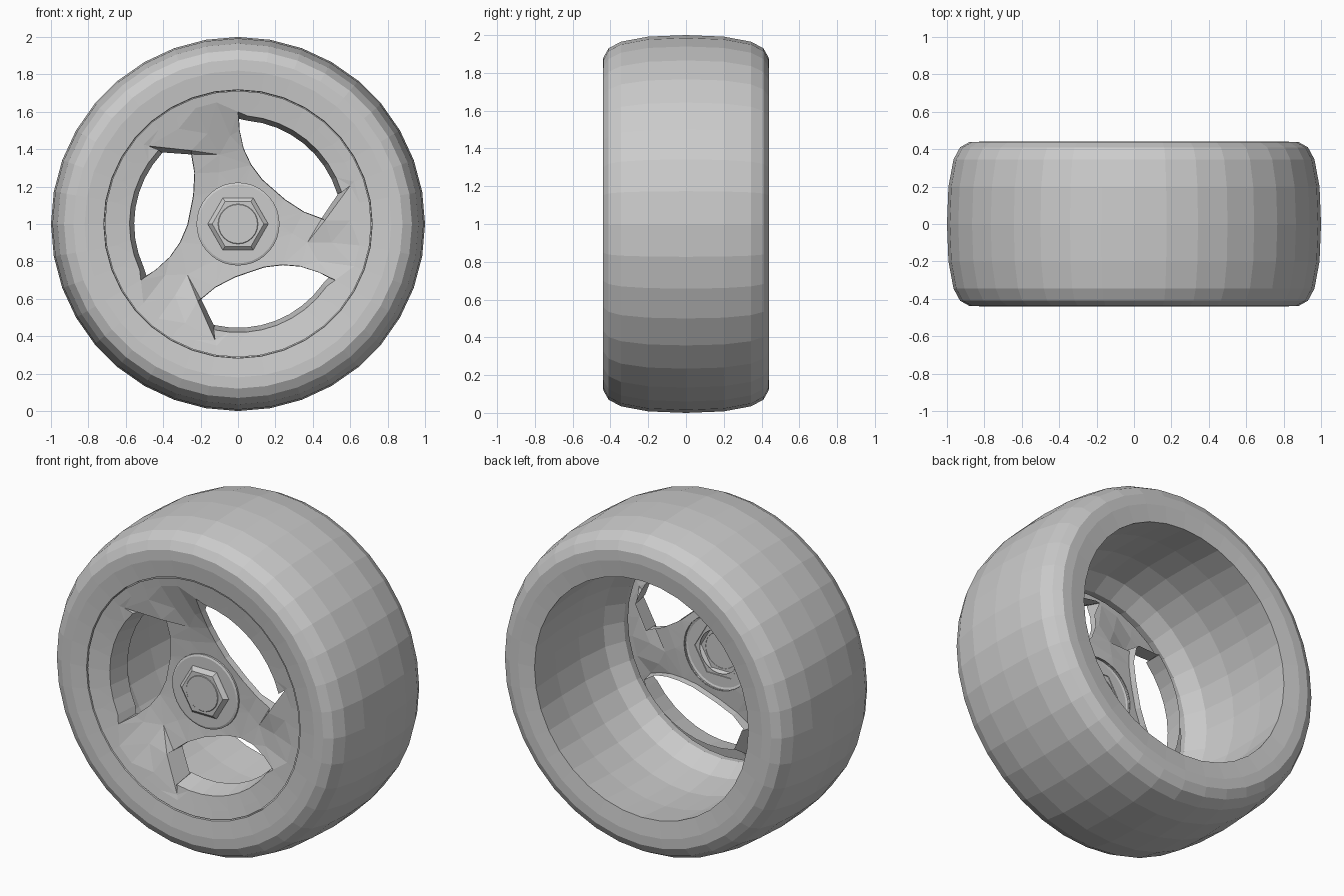
import bpy, bmesh, math
from mathutils import Vector, Matrix, geometry

cube = bpy.data.objects.get("Cube")
if cube:
    bpy.data.objects.remove(cube)

grey = bpy.data.materials.new("light_grey")
grey.use_nodes = True
COLOUR = (0.6, 0.6, 0.6, 1)
grey.diffuse_color = COLOUR
grey.node_tree.nodes["Principled BSDF"].inputs["Base Color"].default_value = COLOUR


def finish(name, bm, recalc=False):
    """Turn a bmesh into a flat-shaded object at axle height."""
    if recalc:
        bmesh.ops.recalc_face_normals(bm, faces=bm.faces)
    mesh = bpy.data.meshes.new(name)
    bm.to_mesh(mesh)
    bm.free()
    mesh.materials.append(grey)
    obj = bpy.data.objects.new(name, mesh)
    obj.location.z = 1
    bpy.context.collection.objects.link(obj)


def ring(bm, radius, y, sides):
    step = math.tau / sides
    return [bm.verts.new((radius * math.cos(i * step), y, radius * math.sin(i * step)))
            for i in range(sides)]


def loft(bm, profile, sides, closed=False, cap=False):
    """Join rings of (radius, y) around the axle."""
    rings = [ring(bm, r, y, sides) for r, y in profile]
    pairs = list(zip(rings, rings[1:]))
    if closed:
        pairs.append((rings[-1], rings[0]))
    for a, b in pairs:
        for i in range(sides):
            j = (i + 1) % sides
            bm.faces.new((a[i], a[j], b[j], b[i]))
    if cap:
        bm.faces.new(rings[-1])


# Tyre with its bulged inner barrel, as one closed ring
half = [(1.0, 0), (0.992, 0.2), (0.965, 0.345), (0.93, 0.41), (0.88, 0.438), (0.82, 0.44), (0.718, 0.428)]
front = [(r, -y) for r, y in reversed(half[1:])]
barrel = [(0.738, 0.2), (0.742, -0.03), (0.715, -0.23), (0.655, -0.34), (0.66, -0.385), (0.716, -0.4)]
bm = bmesh.new()
loft(bm, front + half + barrel, 36, closed=True)
finish("tyre", bm, recalc=True)

# Dished wheel face: depth depends on the radius
DISH = [(0.0, -0.3), (0.22, -0.303), (0.33, -0.313), (0.46, -0.345), (0.58, -0.402), (0.72, -0.426)]


def depth(p):
    r = p.length
    for (r0, y0), (r1, y1) in zip(DISH, DISH[1:]):
        if r <= r1:
            return y0 + (y1 - y0) * (r - r0) / (r1 - r0)
    return DISH[-1][1]


def polar(r, degrees):
    a = math.radians(degrees)
    return Vector((r * math.cos(a), r * math.sin(a)))


# One window outline: raised flank, outer arc, tip, then inner curve
# entries are (point, depth or None, wall length, back point)
window = [(Vector((0.465, 0.02)), -0.375, 0.12, Vector((0.447, 0.031))),
          (Vector((0.6, 0.205)), -0.408, 0.13, Vector((0.533, 0.158)))]
window += [(polar(0.58, 17 + i * 8.5), None, 0.135, polar(0.555, 17 + i * 8.5)) for i in range(9)]
window += [(Vector((0, 0.6)), None, 0.12, Vector((0.006, 0.562)))]
window += [(Vector(p), None, 0.04, Vector(p) * 1.01) for p in
           ((0.008, 0.5), (0.03, 0.4), (0.07, 0.315), (0.13, 0.235), (0.25, 0.13), (0.35, 0.065))]
window += [(Vector((0.447, 0.028)), -0.335, 0.06, Vector((0.442, 0.033)))]
n = len(window)
groove = Vector((0.37, -0.1))
spoke_points = [Vector(p) for p in ((0.5, -0.1), (0.43, -0.2), (0.6, 0.02), (0.29, -0.05))]

points, depths, edges, holes = [], [], [], []


def add(p, y=None):
    points.append(p)
    depths.append(depth(p) if y is None else y)
    return len(points) - 1


walls = bmesh.new()
for k in range(3):
    turn = Matrix.Rotation(math.radians(120 * k), 2)
    loop = [add(turn @ p, y) for p, y, _, _ in window]
    holes.append(loop)
    g = add(turn @ groove)
    edges += [(g, loop[0]), (g, loop[-1])]
    for p in spoke_points:
        add(turn @ p)
    # Window walls running back from the outline
    fore = [walls.verts.new((points[i].x, depths[i], points[i].y)) for i in loop]
    back = []
    for i, (_, _, length, inner) in zip(loop, window):
        q = turn @ inner
        back.append(walls.verts.new((q.x, depths[i] + length, q.y)))
    for i in range(n):
        j = (i + 1) % n
        walls.faces.new((fore[i], back[i], back[j], fore[j]))
finish("window_walls", walls)

# Rim circles and hub hole
for r in (0.712, 0.66):
    circle = [add(polar(r, i * 10)) for i in range(36)]
    edges += [(circle[i], circle[(i + 1) % 36]) for i in range(36)]
holes.append([add(polar(0.22, i * 10)) for i in range(36)])

# Spoke sheet: triangulate, leave the holes open
verts, _, tris, origin, _, source = geometry.delaunay_2d_cdt(points, edges, holes, 0, 1e-5)
bm = bmesh.new()
made = [bm.verts.new((v.x, depths[o[0]] if o else depth(v), v.y)) for v, o in zip(verts, origin)]
for tri, src in zip(tris, source):
    if not src:
        bm.faces.new([made[i] for i in tri])
finish("spoke_disc", bm)

# Hub washer
bm = bmesh.new()
loft(bm, [(0.222, -0.298), (0.222, -0.314), (0.21, -0.319), (0.13, -0.319)], 36)
finish("hub_washer", bm)

# Hexagonal nut with a round raised centre
bm = bmesh.new()
loft(bm, [(0.163, -0.315), (0.16, -0.325), (0.138, -0.343)], 6, cap=True)
finish("hub_nut", bm)
bm = bmesh.new()
loft(bm, [(0.108, -0.342), (0.104, -0.346)], 24, cap=True)
finish("nut_centre", bm)
